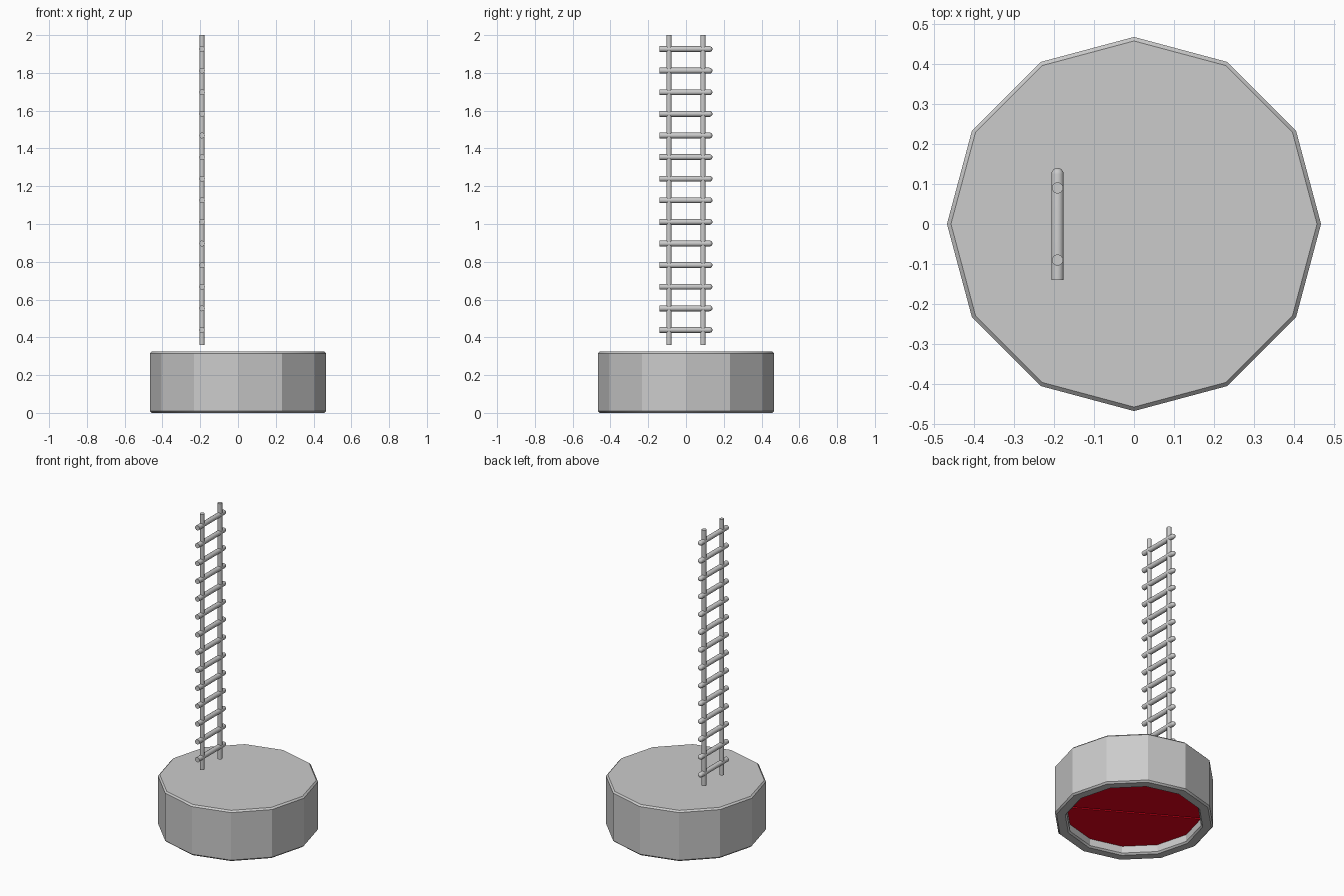
import bpy, bmesh
from math import sin, cos, pi, radians
from mathutils import Vector, Matrix

if "Cube" in bpy.data.objects:
    bpy.data.objects.remove(bpy.data.objects["Cube"])


def finish(name, bm, smooth=30):
    bmesh.ops.remove_doubles(bm, verts=bm.verts, dist=1e-5)
    bmesh.ops.recalc_face_normals(bm, faces=bm.faces)
    me = bpy.data.meshes.new(name)
    bm.to_mesh(me)
    bm.free()
    ob = bpy.data.objects.new(name, me)
    bpy.context.collection.objects.link(ob)
    if smooth:
        bpy.ops.object.select_all(action='DESELECT')
        ob.select_set(True)
        bpy.context.view_layer.objects.active = ob
        bpy.ops.object.shade_smooth_by_angle(angle=radians(smooth))
    return ob


def lathe(name, profile, sides, matrix=Matrix(), smooth=30):
    """Spin (radius, height) points around z, then place with matrix."""
    bm = bmesh.new()
    vs = [bm.verts.new((r, 0, z)) for r, z in profile]
    es = [bm.edges.new(p) for p in zip(vs, vs[1:])]
    bmesh.ops.spin(bm, geom=vs + es, cent=(0, 0, 0), axis=(0, 0, 1),
                   angle=2 * pi, steps=sides)
    bmesh.ops.remove_doubles(bm, verts=bm.verts, dist=1e-5)
    bm.transform(matrix)
    return finish(name, bm, smooth)


# Twelve-sided hollow drum, open underneath, with bevelled rims
R, RI, B, TOP = 0.467, 0.396, 0.01, 0.325
lathe("hatch_drum", [(0, TOP), (R - B, TOP), (R, TOP - B), (R, B), (R - B, 0),
                     (RI + B, 0), (RI, B), (RI, 0.27), (0, 0.27)], 12, smooth=29)

# Two red half-plates recessed in the opening, split along a diagonal
red = bpy.data.materials.new("red_plate")
red.diffuse_color = (0.8, 0.0, 0.01, 1)
red.use_nodes = True
red.node_tree.nodes["Principled BSDF"].inputs["Base Color"].default_value = red.diffuse_color
for i, side in enumerate((-30, 150)):
    bm = bmesh.new()
    normal = radians(side + 90)
    gap = Vector((cos(normal), sin(normal), 0)) * 0.006
    ring = [radians(side + 30 * k) for k in range(7)]
    face = bm.faces.new([bm.verts.new(Vector((RI * cos(a), RI * sin(a), 0.055)) + gap)
                         for a in ring])
    ext = bmesh.ops.extrude_face_region(bm, geom=[face], use_keep_orig=True)
    bmesh.ops.translate(bm, vec=(0, 0, 0.02),
                        verts=[g for g in ext["geom"] if isinstance(g, bmesh.types.BMVert)])
    ob = finish(f"hatch_door_{i + 1}", bm, 0)
    ob.data.materials.append(red)

# Ladder rails
LX = -0.191
for y, label in ((-0.09, "front"), (0.09, "back")):
    lathe(f"ladder_rail_{label}", [(0, 0.36), (0.014, 0.36), (0.014, 2.0), (0, 2.0)],
          16, Matrix.Translation((LX, y, 0)))

# Ladder rungs: flat at the front end, domed at the back end
r = 0.0155
dome = [(r * cos(a), 0.14 - r + r * sin(a)) for a in (k * pi / 8 for k in range(4))]
rung = [(0, -0.14), (r, -0.14)] + dome + [(0, 0.14)]
for k in range(14):
    m = Matrix.Translation((LX, 0, 0.439 + k * 0.1144)) @ Matrix.Rotation(-pi / 2, 4, 'X')
    lathe(f"ladder_rung_{k + 1}", rung, 16, m)
